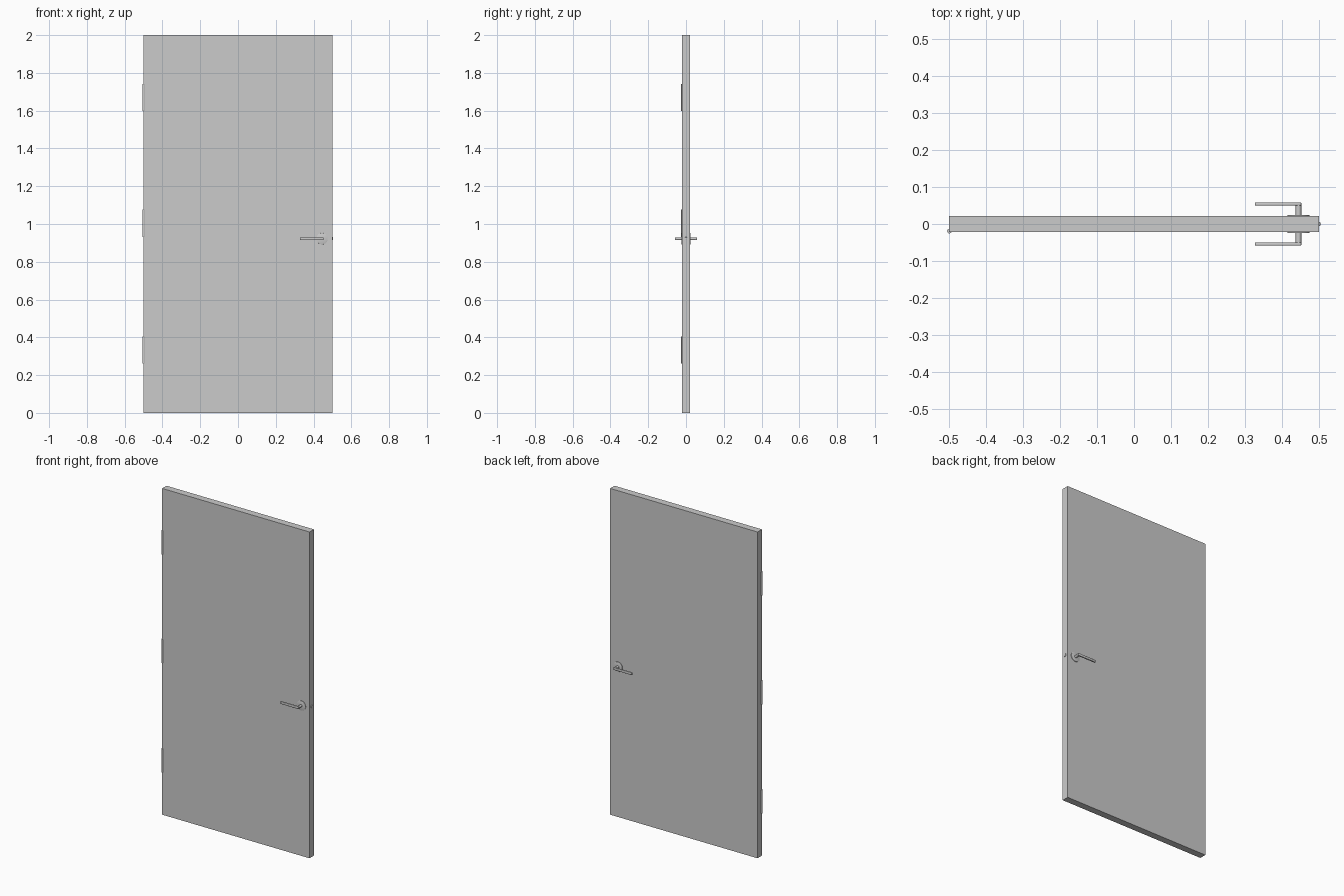
import bpy
from math import pi

if "Cube" in bpy.data.objects:
    bpy.data.objects.remove(bpy.data.objects["Cube"])

HANDLE_X, HANDLE_Z = 0.445, 0.922
FACE = 0.0213  # half the slab thickness


def box(name, lo, hi, bevel=0.0, segments=3):
    bpy.ops.mesh.primitive_cube_add(size=1, location=[(a + b) / 2 for a, b in zip(lo, hi)])
    ob = bpy.context.object
    ob.name = name
    ob.scale = [b - a for a, b in zip(lo, hi)]
    bpy.ops.object.transform_apply(location=False, rotation=False, scale=True)
    if bevel:
        soften(ob, bevel, segments)
    return ob


def cylinder(name, radius, depth, location, rotation=(0, 0, 0), bevel=0.0, sides=32):
    bpy.ops.mesh.primitive_cylinder_add(vertices=sides, radius=radius, depth=depth,
                                        location=location, rotation=rotation)
    ob = bpy.context.object
    ob.name = name
    if bevel:
        soften(ob, bevel, 2)
    bpy.ops.object.shade_smooth_by_angle()
    return ob


def soften(ob, width, segments):
    mod = ob.modifiers.new("soft_edges", 'BEVEL')
    mod.width = width
    mod.segments = segments
    mod.limit_method = 'ANGLE'
    bpy.ops.object.modifier_apply(modifier=mod.name)
    bpy.ops.object.shade_smooth_by_angle()


# Door slab
box("door_slab", (-0.5, -FACE, 0), (0.5, FACE, 2))

# Hinge knuckles on the front left edge
for i, z in enumerate((0.333, 1.003, 1.67)):
    cylinder(f"hinge_{i + 1}", 0.006, 0.145, (-0.4995, -0.0195, z), sides=16)

# Rosette, stem and lever on both faces
for side, s in (("front", -1), ("back", 1)):
    cylinder(f"{side}_rosette", 0.03, 0.004, (HANDLE_X, s * (FACE + 0.0015), HANDLE_Z),
             (pi / 2, 0, 0), bevel=0.001)
    cylinder(f"{side}_stem", 0.0075, 0.034, (HANDLE_X, s * (FACE + 0.016), HANDLE_Z),
             (pi / 2, 0, 0), sides=24)
    y0, y1 = sorted((s * 0.0498, s * 0.0585))
    box(f"{side}_lever", (0.327, y0, HANDLE_Z - 0.0078),
        (HANDLE_X + 0.0078, y1, HANDLE_Z + 0.0078), bevel=0.0025)

# Latch bolt on the closing edge
box("latch_bolt", (0.49, -0.006, HANDLE_Z - 0.008), (0.504, 0.006, HANDLE_Z + 0.008), bevel=0.002)
